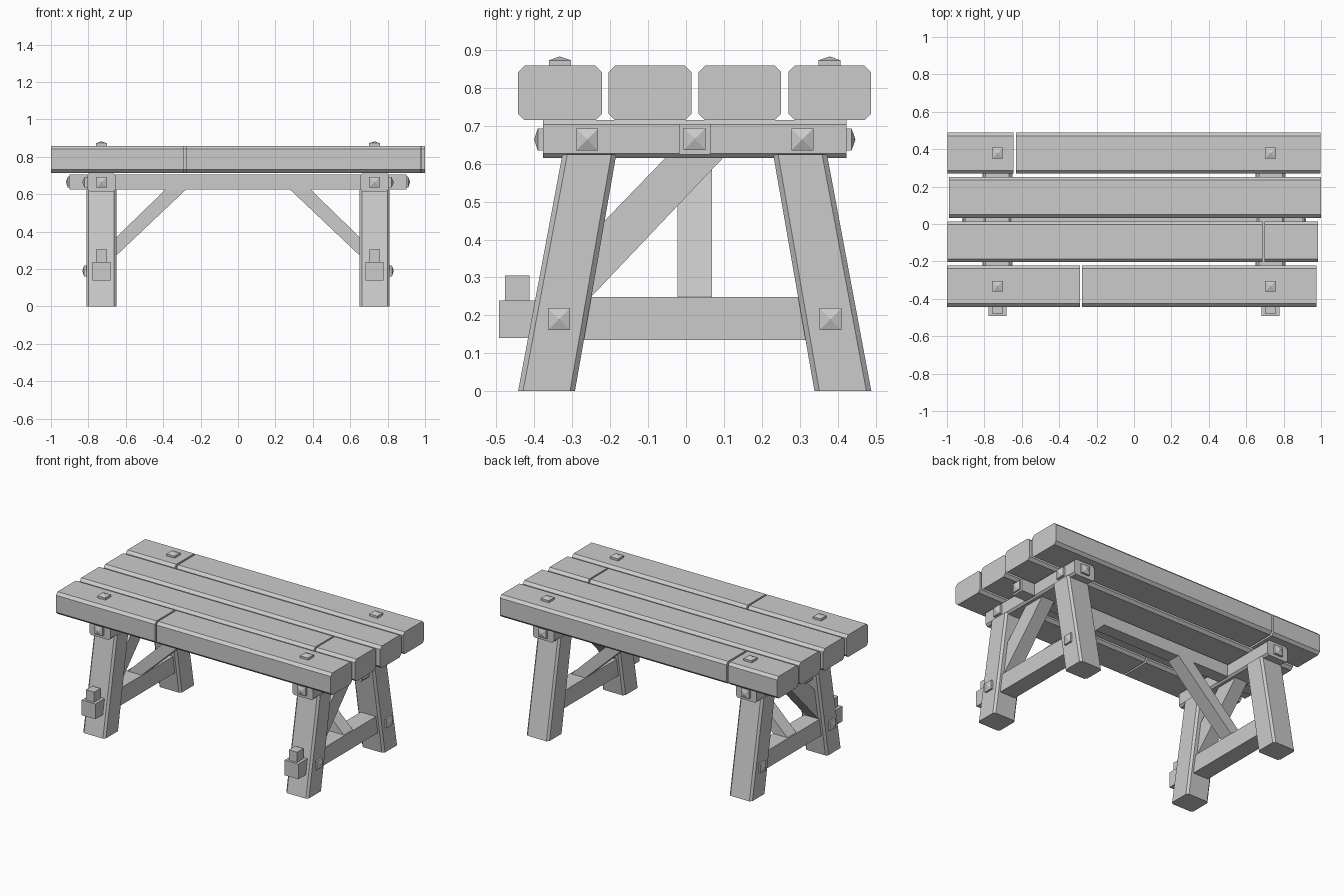
import bpy
from mathutils import Vector

if "Cube" in bpy.data.objects:
    bpy.data.objects.remove(bpy.data.objects["Cube"])

wood = bpy.data.materials.new("plain grey")
wood.diffuse_color = (0.6, 0.6, 0.6, 1)
wood.use_nodes = True
wood.node_tree.nodes["Principled BSDF"].inputs["Base Color"].default_value = wood.diffuse_color
CY = 0.023          # centre line of the trestles in y
TX = 0.73           # trestle distance from the middle in x


def mesh_obj(name, verts, faces):
    me = bpy.data.meshes.new(name)
    me.from_pydata(verts, [], faces)
    me.materials.append(wood)
    ob = bpy.data.objects.new(name, me)
    bpy.context.collection.objects.link(ob)
    # consistent outward normals
    import bmesh
    bm = bmesh.new()
    bm.from_mesh(me)
    bmesh.ops.recalc_face_normals(bm, faces=bm.faces)
    bm.to_mesh(me)
    bm.free()
    return ob


def loft(name, ring_a, ring_b):
    n = len(ring_a)
    faces = [(i, (i + 1) % n, n + (i + 1) % n, n + i) for i in range(n)]
    faces += [tuple(range(n))[::-1], tuple(range(n, 2 * n))]
    return mesh_obj(name, list(ring_a) + list(ring_b), faces)


def place(axis, p, t):
    """Put a 2D point p in the plane across the axis, at position t."""
    return {"x": (t, p[0], p[1]), "y": (p[0], t, p[1]), "z": (p[0], p[1], t)}[axis]


def prism(name, pts, axis, a, b):
    return loft(name, [place(axis, p, a) for p in pts], [place(axis, p, b) for p in pts])


def rect(u0, u1, v0, v1, c=0.0):
    """Rectangle, with chamfered corners when c > 0."""
    if c == 0:
        return [(u0, v0), (u1, v0), (u1, v1), (u0, v1)]
    return [(u0 + c, v0), (u1 - c, v0), (u1, v0 + c), (u1, v1 - c),
            (u1 - c, v1), (u0 + c, v1), (u0, v1 - c), (u0, v0 + c)]


def bolt(name, axis, u, v, t, sign, base=0.014, tip=0.01, r=0.029):
    """Square bolt head with a low pyramid on top."""
    sq = rect(u - r, u + r, v - r, v + r)
    verts = [place(axis, p, t - sign * 0.01) for p in sq]
    verts += [place(axis, p, t + sign * base) for p in sq]
    verts.append(place(axis, (u, v), t + sign * (base + tip)))
    faces = [(3, 2, 1, 0)]
    for i in range(4):
        j = (i + 1) % 4
        faces += [(i, j, 4 + j, 4 + i), (4 + i, 4 + j, 8)]
    mesh_obj(name, verts, faces)


# table top planks: y range and the x spans of each row
rows = [(-0.443, -0.222, [(-1.0, -0.288), (-0.277, 0.977)]),
        (-0.204, 0.014, [(-0.997, 0.687), (0.697, 0.983)]),
        (0.033, 0.251, [(-0.99, 1.0)]),
        (0.27, 0.488, [(-0.997, -0.645), (-0.632, 0.998)])]
for r, (y0, y1, spans) in enumerate(rows):
    for s, (x0, x1) in enumerate(spans):
        prism(f"plank_{r + 1}_{s + 1}", rect(y0, y1, 0.715, 0.859, 0.017), "x", x0, x1)

# long beam under the top, with end bolts
prism("long_beam", rect(CY - 0.041, CY + 0.041, 0.625, 0.705), "x", -0.9, 0.9)

for side, sx in (("left", -1), ("right", 1)):
    x = sx * TX
    bolt(f"{side}_beam_end_bolt", "x", CY, 0.665, sx * 0.9, sx, 0.01, 0.01)

    # cross beam carrying the planks
    prism(f"{side}_cross_beam", rect(x - 0.075, x + 0.075, 0.615, 0.715, 0.012),
          "y", CY - 0.4, CY + 0.4)

    for end, sy in (("front", -1), ("back", 1)):
        # splayed chamfered leg
        rings = []
        for z, off, hw in ((0, 0.391, 0.075), (0.625, 0.278, 0.071)):
            yc = CY + sy * off
            ring = rect(x - 0.081, x + 0.081, yc - hw, yc + hw, 0.013)
            rings.append([place("z", p, z) for p in ring])
        loft(f"{side}_{end}_leg", *rings)
        # bolts on the plank, beam end, beam side and leg
        bolt(f"{side}_{end}_top_bolt", "z", x, CY + sy * 0.356, 0.859, 1)
        bolt(f"{side}_{end}_cross_beam_end_bolt", "y", x, 0.664, CY + sy * 0.4, sy)
        bolt(f"{side}_{end}_cross_beam_side_bolt", "x", CY + sy * 0.284, 0.664,
             sx * 0.805, sx, 0.015, 0.013)
        bolt(f"{side}_{end}_leg_bolt", "x", CY + sy * 0.358, 0.19, sx * 0.811, sx, 0.012, 0.01)

    # low stretcher, its through tenon and the locking peg at the front
    prism(f"{side}_stretcher", rect(x - 0.055, x + 0.055, 0.135, 0.248), "y", -0.32, 0.35)
    prism(f"{side}_tenon", rect(x - 0.049, x + 0.049, 0.14, 0.239), "y", -0.493, -0.3)
    prism(f"{side}_peg", rect(x - 0.03, x + 0.03, -0.478, -0.413), "z", 0.2, 0.305)

    # diagonal brace from the front leg to the cross beam
    prism(f"{side}_cross_brace", [(0.102, 0.62), (-0.05, 0.62), (-0.25, 0.413), (-0.268, 0.23)],
          "x", x - 0.045, x + 0.045)

    # diagonal brace from the stretcher to the long beam
    pts = [(0.275, 0.628), (0.385, 0.628), (0.78, 0.245), (0.685, 0.24)]
    prism(f"{side}_long_brace", [(sx * a, b) for a, b in pts], "y", CY - 0.046, CY + 0.046)
